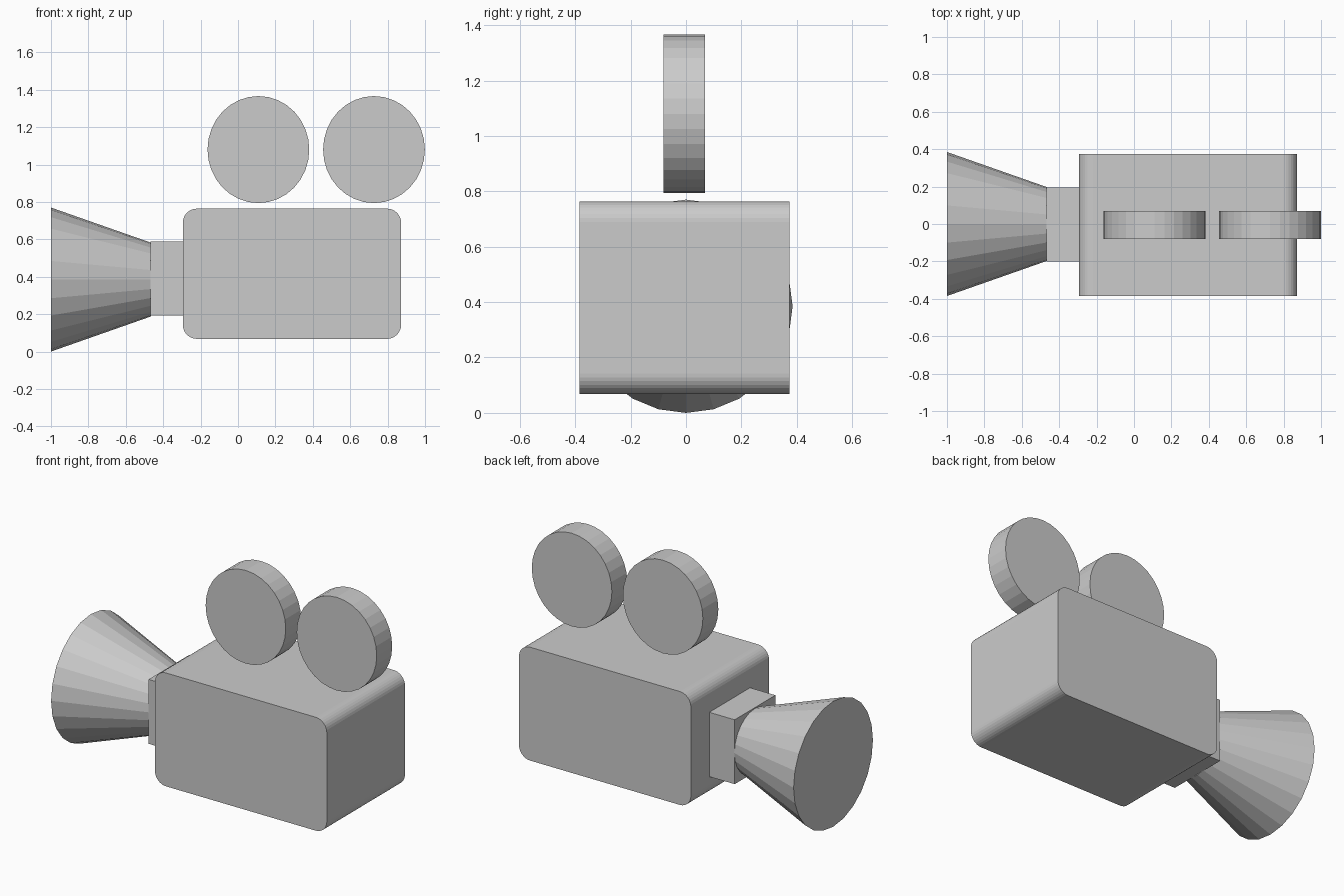
import bpy
import bmesh
from math import radians
from mathutils import Matrix

if "Cube" in bpy.data.objects:
    bpy.data.objects.remove(bpy.data.objects["Cube"])


def finish(bm, name):
    bmesh.ops.recalc_face_normals(bm, faces=bm.faces)
    mesh = bpy.data.meshes.new(name)
    bm.to_mesh(mesh)
    bm.free()
    obj = bpy.data.objects.new(name, mesh)
    bpy.context.collection.objects.link(obj)
    return obj


def box(name, lo, hi, corner=0.0):
    """Box between two corners; optionally rounds the edges running along y."""
    size = [h - l for l, h in zip(lo, hi)]
    mid = [(h + l) / 2 for l, h in zip(lo, hi)]
    bm = bmesh.new()
    bmesh.ops.create_cube(bm, size=1, matrix=Matrix.Translation(mid) @ Matrix.Diagonal((*size, 1)))
    if corner:
        edges = [e for e in bm.edges if abs(e.verts[0].co.y - e.verts[1].co.y) > 0.1]
        bmesh.ops.bevel(bm, geom=edges, offset=corner, offset_type='OFFSET',
                        segments=8, profile=0.5, affect='EDGES')
    return finish(bm, name)


def tube(name, mid, axis, sides, r1, r2, depth, scale=(1, 1, 1)):
    """Capped cylinder or cone turned from z by a rotation about the given axis."""
    bm = bmesh.new()
    bmesh.ops.create_cone(bm, cap_ends=True, segments=sides, radius1=r1, radius2=r2, depth=depth,
                          matrix=Matrix.Translation(mid) @ Matrix.Diagonal((*scale, 1))
                          @ Matrix.Rotation(radians(90), 4, axis))
    return finish(bm, name)


# Camera body and the lens mount at its left end
box("camera_body", (-0.295, -0.384, 0.068), (0.872, 0.374, 0.764), corner=0.075)
box("lens_mount", (-0.467, -0.2, 0.193), (-0.285, 0.195, 0.588))

# Flared lens hood, wide end at -x
tube("lens_hood", (-0.7325, 0, 0.385), 'Y', 24, 0.385, 0.197, 0.535)

# Two slightly oval film reels hovering over the body
for name, x in (("front_reel", 0.109), ("rear_reel", 0.727)):
    tube(name, (x, -0.006, 1.08), 'X', 32, 1, 1, 0.15, scale=(0.272, 1, 0.286))
